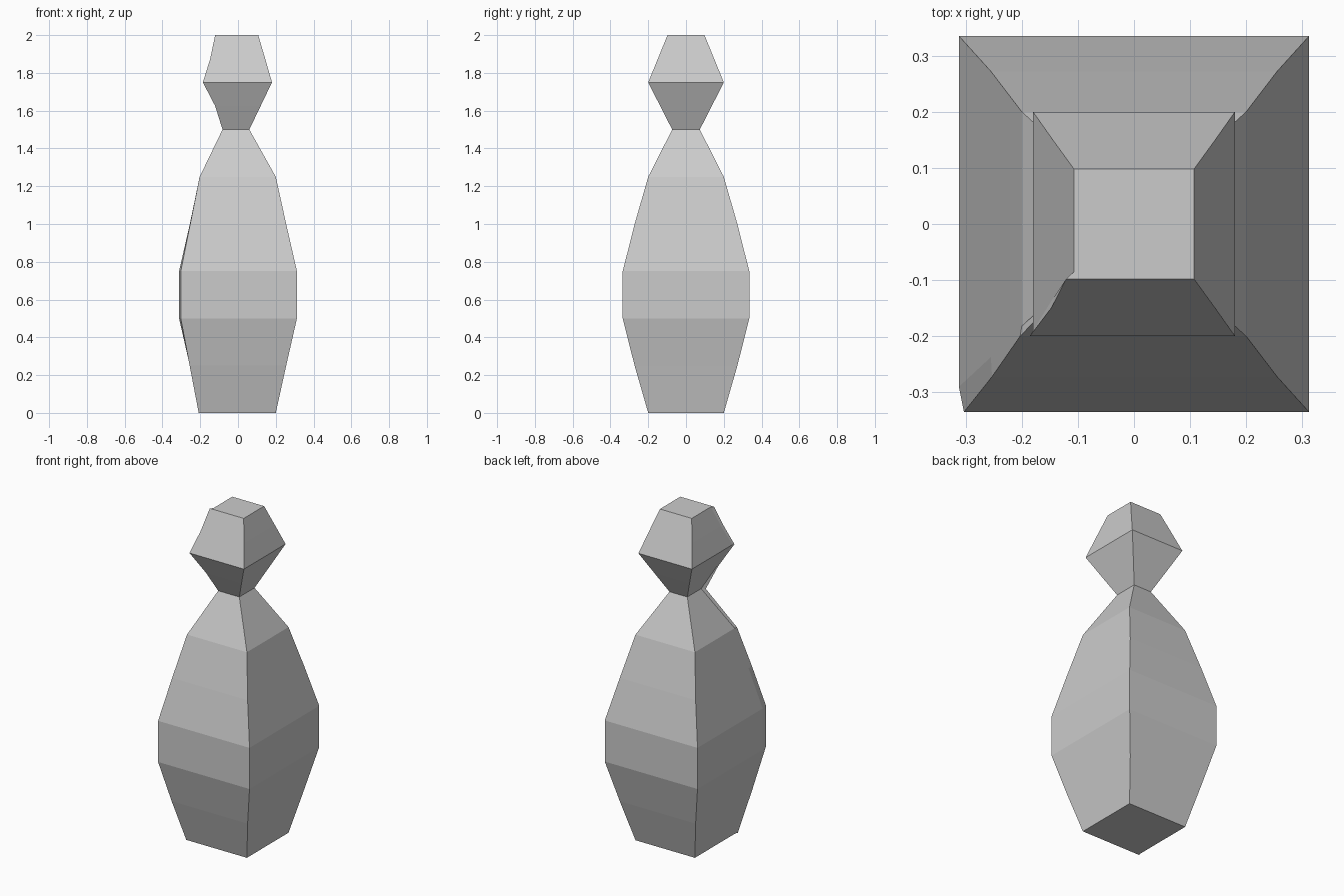
import bpy, bmesh

if "Cube" in bpy.data.objects:
    bpy.data.objects.remove(bpy.data.objects["Cube"])

# Each ring: height, half width, half depth, front edge's left x, left side's front y
BODY = [
    (0.00, 0.200, 0.200, -0.208, -0.190),
    (0.25, 0.255, 0.272, -0.256, -0.240),
    (0.50, 0.312, 0.335, -0.303, -0.290),
    (0.75, 0.312, 0.335, -0.303, -0.290),
    (1.00, 0.255, 0.272, -0.253, -0.237),
    (1.25, 0.200, 0.200, -0.203, -0.182),
    (1.50, 0.060, 0.073, -0.082, -0.060),
]
HEAD = [
    BODY[-1],
    (1.625, 0.120, 0.137, -0.121, -0.120),
    (1.75, 0.180, 0.200, -0.186, -0.190),
    (1.875, 0.144, 0.149, -0.147, -0.132),
    (2.00, 0.107, 0.098, -0.121, -0.085),
]


def loft(name, rings, cap_bottom=False, cap_top=False):
    bm = bmesh.new()
    loops = []
    for z, hx, hy, fx, ly in rings:
        # Four-sided section with a narrow chamfer at the front left corner
        pts = [(fx, -hy), (hx, -hy), (hx, hy), (-hx, hy), (-hx, ly)]
        loops.append([bm.verts.new((x, y, z)) for x, y in pts])
    for a, b in zip(loops, loops[1:]):
        for i in range(5):
            j = (i + 1) % 5
            bm.faces.new((a[i], a[j], b[j], b[i]))
    if cap_bottom:
        bm.faces.new(loops[0][::-1])
    if cap_top:
        bm.faces.new(loops[-1])
    mesh = bpy.data.meshes.new(name)
    bm.to_mesh(mesh)
    bm.free()
    obj = bpy.data.objects.new(name, mesh)
    bpy.context.collection.objects.link(obj)
    return obj


# Swelling lower body up to the neck
loft("body", BODY, cap_bottom=True)
# Faceted head above the neck
loft("head", HEAD, cap_top=True)
